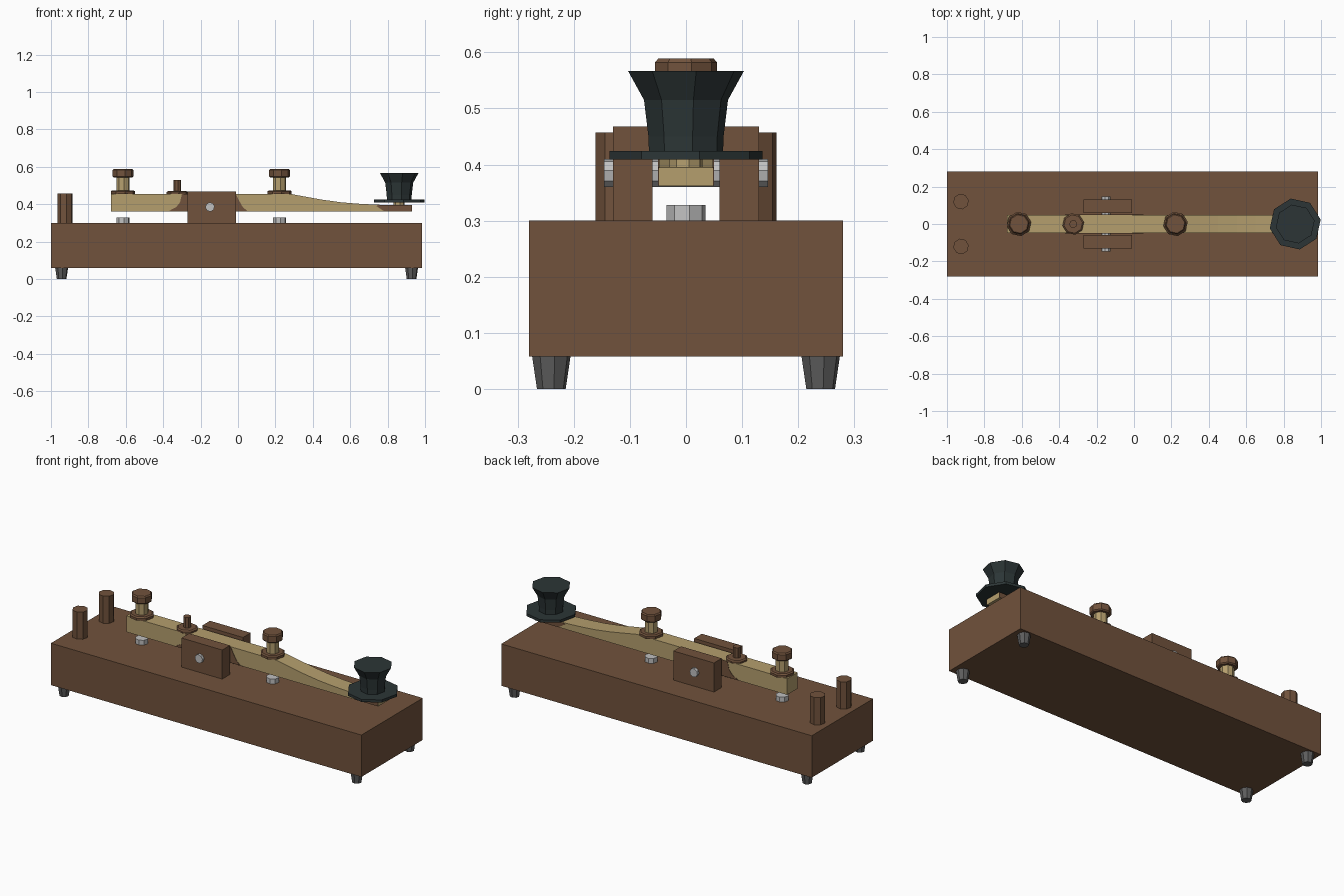
import bpy, bmesh, math
from mathutils import Matrix

cube = bpy.data.objects.get("Cube")
if cube:
    bpy.data.objects.remove(cube, do_unlink=True)


def material(name, rgb):
    m = bpy.data.materials.new(name)
    m.use_nodes = True
    m.diffuse_color = (*rgb, 1)
    bsdf = next(n for n in m.node_tree.nodes if n.type == 'BSDF_PRINCIPLED')
    bsdf.inputs["Base Color"].default_value = (*rgb, 1)
    return m


BROWN = material("brown wood", (0.165, 0.085, 0.045))
BRASS = material("pale brass", (0.46, 0.345, 0.155))
BLACK = material("dark slate", (0.025, 0.036, 0.037))
RUBBER = material("grey rubber", (0.11, 0.11, 0.11))
STEEL = material("light steel", (0.53, 0.53, 0.53))


def finish(name, bm, mat):
    bmesh.ops.recalc_face_normals(bm, faces=bm.faces)
    mesh = bpy.data.meshes.new(name)
    bm.to_mesh(mesh)
    bm.free()
    mesh.materials.append(mat)
    obj = bpy.data.objects.new(name, mesh)
    bpy.context.collection.objects.link(obj)
    return obj


def box(name, x0, x1, y0, y1, z0, z1, mat):
    bm = bmesh.new()
    bmesh.ops.create_cube(bm, size=1)
    bmesh.ops.scale(bm, vec=(x1 - x0, y1 - y0, z1 - z0), verts=bm.verts)
    bmesh.ops.translate(bm, vec=((x0 + x1) / 2, (y0 + y1) / 2, (z0 + z1) / 2), verts=bm.verts)
    return finish(name, bm, mat)


def turned(name, x, y, profile, mat, sides=8, turn=0.0):
    """Faceted solid of revolution from (radius, z) rings."""
    bm = bmesh.new()
    rings = []
    for r, z in profile:
        angles = [math.tau * i / sides + math.radians(turn) for i in range(sides)]
        rings.append([bm.verts.new((x + r * math.cos(a), y + r * math.sin(a), z)) for a in angles])
    for low, high in zip(rings, rings[1:]):
        for i in range(sides):
            j = (i + 1) % sides
            bm.faces.new((low[i], low[j], high[j], high[i]))
    bm.faces.new(rings[0])
    bm.faces.new(rings[-1])
    return finish(name, bm, mat)


def side_profile(name, points, y0, y1, mat):
    """Outline in x and z, extruded across y."""
    bm = bmesh.new()
    face = bm.faces.new([bm.verts.new((x, y0, z)) for x, z in points])
    extruded = bmesh.ops.extrude_face_region(bm, geom=[face])["geom"]
    verts = [v for v in extruded if isinstance(v, bmesh.types.BMVert)]
    bmesh.ops.translate(bm, vec=(0, y1 - y0, 0), verts=verts)
    return finish(name, bm, mat)


# Base and feet
box("base", -1, 0.985, -0.28, 0.28, 0.058, 0.3, BROWN)
for end, x in (("back", -0.943), ("front", 0.928)):
    for side, y in (("right", -0.24), ("left", 0.24)):
        turned(f"foot_{end}_{side}", x, y, [(0.026, 0), (0.035, 0.06)], RUBBER, 8, 10)

# Lever with a curved front slope
curve = [(0.28, 0.455), (0.35, 0.442), (0.45, 0.424), (0.55, 0.41), (0.65, 0.402), (0.75, 0.397), (0.93, 0.395)]
side_profile("lever", [(-0.68, 0.362), (-0.68, 0.455)] + curve + [(0.93, 0.362)], -0.048, 0.048, BRASS)

# Brown patches on the lever sides
hub = [(-0.37, 0.363), (-0.33, 0.385), (-0.31, 0.41), (-0.3, 0.454),
       (-0.012, 0.454), (0.005, 0.42), (0.025, 0.385), (0.05, 0.363)]
tip = [(0.74, 0.39), (0.75, 0.396), (0.93, 0.394), (0.93, 0.363), (0.78, 0.363)]
for side, s in (("right", -1), ("left", 1)):
    side_profile("hub_patch_" + side, hub, s * 0.047, s * 0.05, BROWN)
    side_profile("tip_patch_" + side, tip, s * 0.047, s * 0.05, BROWN)

# Pivot supports, pin and terminal posts
for side, s in (("right", -1), ("left", 1)):
    box("support_" + side, -0.27, -0.01, *sorted((s * 0.06, s * 0.13)), 0.3, 0.468, BROWN)
    turned("terminal_post_" + side, -0.925, s * 0.12, [(0.042, 0.3), (0.042, 0.457)], BROWN, 8, 10)
pin = turned("pivot_pin", 0, 0, [(0.025, -0.146), (0.025, 0.146)], STEEL, 8, 10)
pin.data.transform(Matrix.Translation((-0.15, 0, 0.385)) @ Matrix.Rotation(math.pi / 2, 4, 'X'))

# Adjusting screws above their contacts
for name, x in (("back", -0.615), ("front", 0.222)):
    turned(name + "_contact", x, 0, [(0.035, 0.3), (0.035, 0.328)], STEEL, 8, 10)
    turned(name + "_lock_nut", x, 0, [(0.066, 0.454), (0.066, 0.468), (0.058, 0.474)], BROWN, 8, 10)
    turned(name + "_screw_stem", x, 0, [(0.036, 0.47), (0.036, 0.55)], BRASS, 8, 10)
    turned(name + "_screw_head", x, 0,
           [(0.05, 0.543), (0.056, 0.549), (0.056, 0.582), (0.05, 0.589)], BROWN, 8, 10)

# Spring adjuster
turned("spring_nut", -0.325, 0, [(0.058, 0.454), (0.058, 0.464), (0.05, 0.47)], BROWN, 8, 10)
turned("spring_stem", -0.325, 0, [(0.021, 0.465), (0.021, 0.53)], BROWN, 8, 10)

# Finger knob
turned("knob_stud", 0.86, 0, [(0.03, 0.39), (0.03, 0.415)], BRASS, 8, 10)
turned("knob_skirt", 0.862, 0, [(0.138, 0.409), (0.138, 0.424)], BLACK, 8, 10)
turned("knob", 0.862, 0,
       [(0.067, 0.42), (0.068, 0.45), (0.076, 0.515), (0.105, 0.567)], BLACK, 8, 10)
